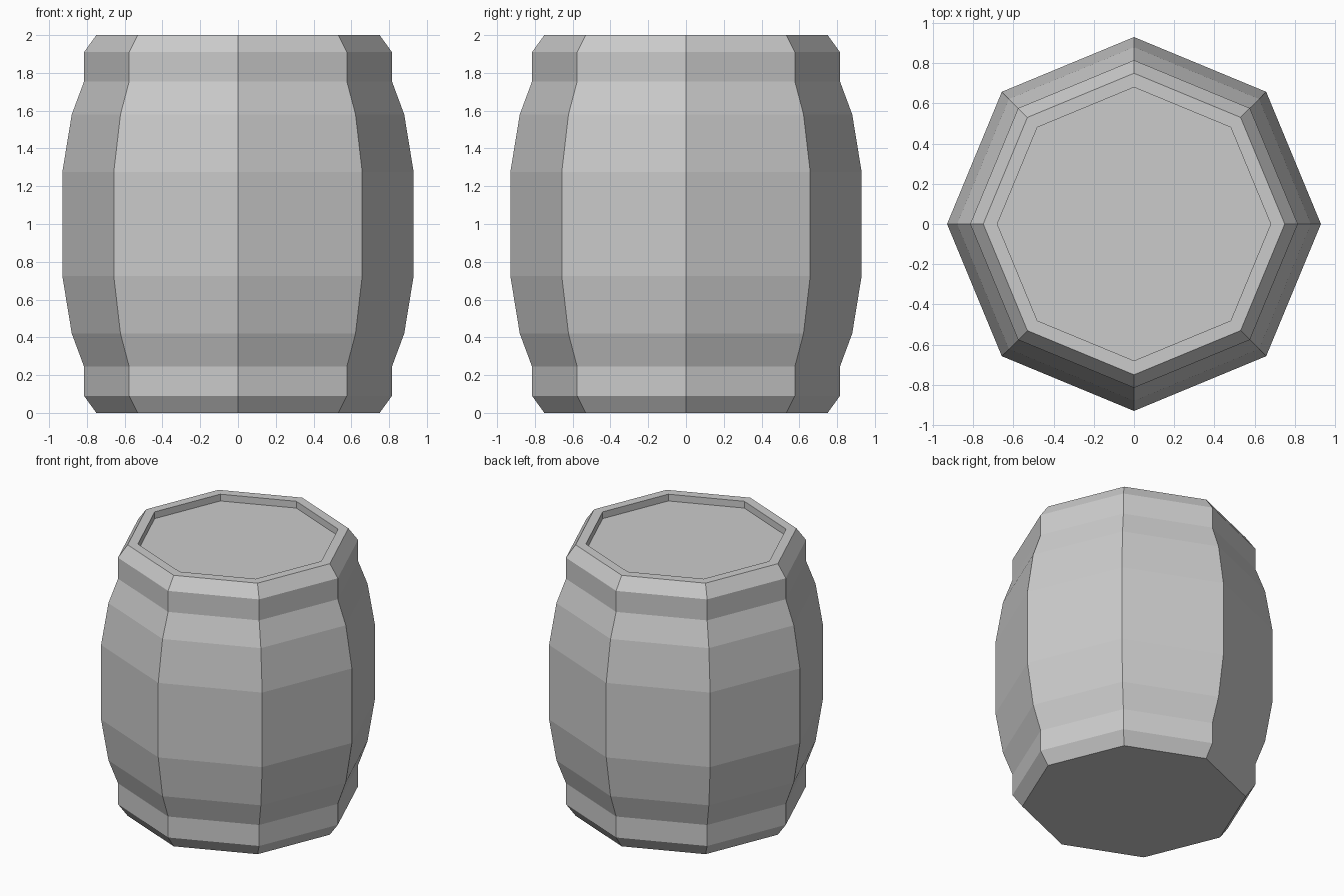
import bpy, bmesh
from math import cos, sin, pi

if "Cube" in bpy.data.objects:
    bpy.data.objects.remove(bpy.data.objects["Cube"])

SIDES = 8

# (radius, height) profile from the base, up the staves, over the rim, into the lid recess
profile = [(0.75, 0), (0.815, 0.09), (0.815, 0.245), (0.88, 0.42), (0.93, 0.725),
           (0.93, 1.275), (0.88, 1.58), (0.815, 1.755), (0.815, 1.91), (0.75, 2),
           (0.68, 2), (0.68, 1.95)]

bm = bmesh.new()
rings = [[bm.verts.new((r * cos(2 * pi * i / SIDES), r * sin(2 * pi * i / SIDES), z))
          for i in range(SIDES)] for r, z in profile]

# Staves and rim
for a, b in zip(rings, rings[1:]):
    for i in range(SIDES):
        j = (i + 1) % SIDES
        bm.faces.new((a[i], a[j], b[j], b[i]))

# Base and sunken lid
bm.faces.new(rings[0][::-1])
bm.faces.new(rings[-1])

mesh = bpy.data.meshes.new("barrel")
bm.to_mesh(mesh)
bm.free()
bpy.context.collection.objects.link(bpy.data.objects.new("barrel", mesh))
